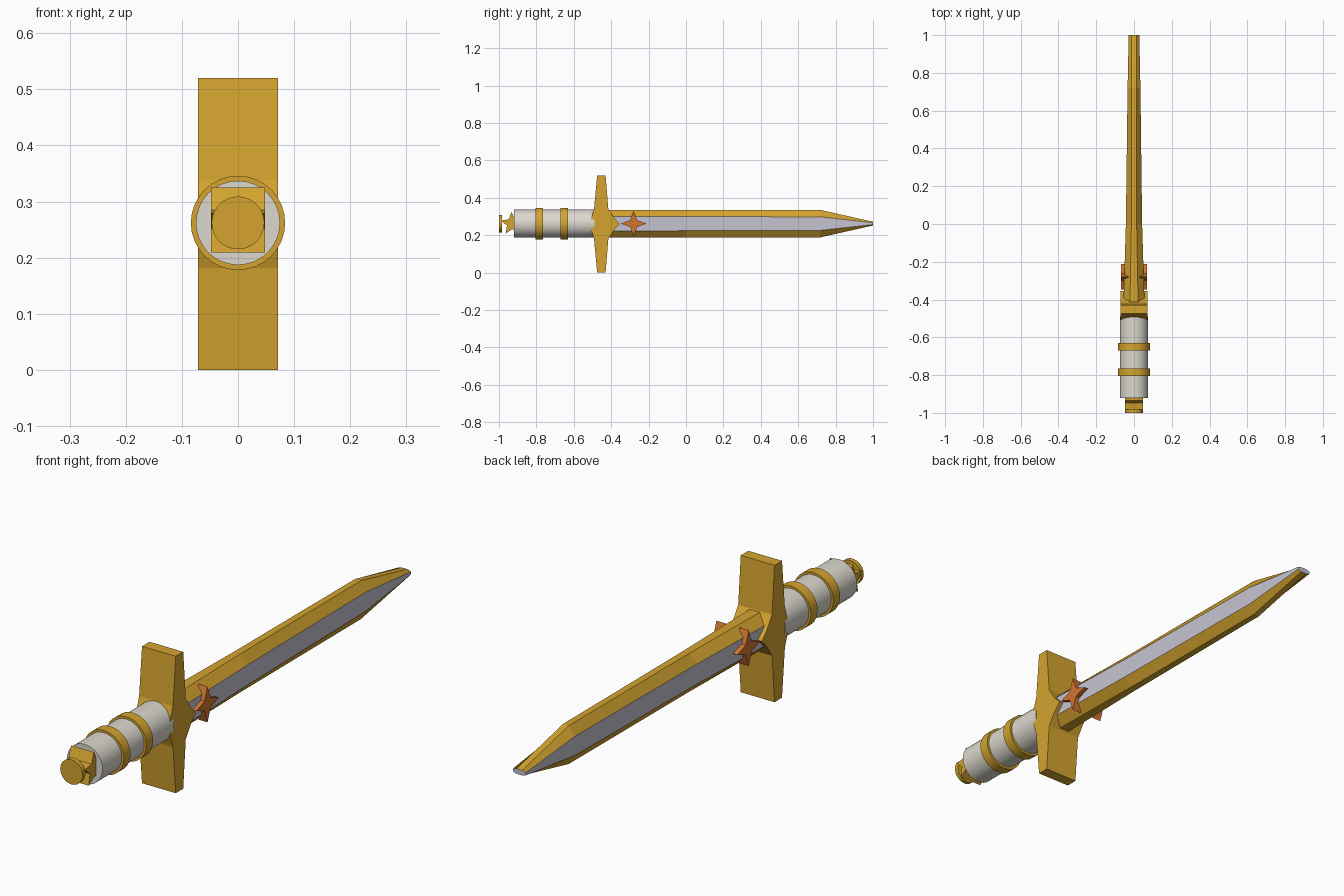
import bpy, bmesh, math

if "Cube" in bpy.data.objects:
    bpy.data.objects.remove(bpy.data.objects["Cube"])

ZC = 0.262  # height of the sword's long axis


def material(name, rgb):
    m = bpy.data.materials.new(name)
    m.diffuse_color = (*rgb, 1)
    m.use_nodes = True
    m.node_tree.nodes["Principled BSDF"].inputs["Base Color"].default_value = m.diffuse_color
    return m


GOLD = material("gold", (0.66, 0.37, 0.028))
STEEL = material("pale steel", (0.56, 0.55, 0.64))
IVORY = material("ivory", (0.72, 0.69, 0.62))
ORANGE = material("orange", (0.63, 0.18, 0.03))


def finish(bm, name, *mats):
    bmesh.ops.recalc_face_normals(bm, faces=bm.faces)
    me = bpy.data.meshes.new(name)
    bm.to_mesh(me)
    bm.free()
    ob = bpy.data.objects.new(name, me)
    bpy.context.collection.objects.link(ob)
    for m in mats:
        me.materials.append(m)
    return ob


def loft(rings, name, *mats):
    """Skin a list of equal-length rings and cap both ends."""
    bm = bmesh.new()
    vs = [[bm.verts.new(p) for p in r] for r in rings]
    n = len(rings[0])
    for a, b in zip(vs, vs[1:]):
        for i in range(n):
            j = (i + 1) % n
            bm.faces.new((a[i], a[j], b[j], b[i]))
    bm.faces.new(vs[0])
    bm.faces.new(vs[-1])
    return finish(bm, name, *mats)


def plate(profile, x0, x1, name, mat):
    """Extrude a (y, z) outline along x."""
    return loft([[(x, y, z) for y, z in profile] for x in (x0, x1)], name, mat)


def cylinder(y0, y1, r, name, mat, sides=32):
    ring = [(r * math.cos(2 * math.pi * i / sides), r * math.sin(2 * math.pi * i / sides))
            for i in range(sides)]
    ob = loft([[(x, y, ZC + z) for x, z in ring] for y in (y0, y1)], name, mat)
    bpy.ops.object.select_all(action='DESELECT')
    ob.select_set(True)
    bpy.context.view_layer.objects.active = ob
    bpy.ops.object.shade_smooth_by_angle(angle=math.radians(35))
    return ob


def star(cy, points, outer, inner, start):
    out = []
    for i in range(points * 2):
        r = inner if i % 2 else outer
        a = math.radians(start) + math.pi * i / points
        out.append((cy + r * math.cos(a), ZC + r * math.sin(a)))
    return out


# Grip with two raised bands
cylinder(-0.92, -0.49, 0.075, "grip", IVORY)
for i, y in enumerate((-0.785, -0.65)):
    cylinder(y - 0.02, y + 0.02, 0.084, f"grip_band_{i + 1}", GOLD)

# Pommel: star block and end disc
plate(star(-0.93, 5, 0.063, 0.029, 93), -0.048, 0.048, "pommel_star", GOLD)
cylinder(-1.0, -0.983, 0.047, "pommel_disc", GOLD)

# Cross guard: upper half outline, mirrored in z
half = [(-0.354, 0.0), (-0.383, 0.03), (-0.415, 0.078), (-0.43, 0.26),
        (-0.475, 0.26), (-0.492, 0.078), (-0.508, 0.03)]
outline = half + [(y, -z) for y, z in reversed(half[1:])]
plate([(y, ZC - 0.002 + z) for y, z in outline], -0.071, 0.071, "cross_guard", GOLD)

# Blade: stations of (y, half width, ridge half width, panel half height, half height)
stations = [(-0.45, 0.057, 0.022, 0.039, 0.073), (0.0, 0.043, 0.014, 0.038, 0.073),
            (0.72, 0.034, 0.012, 0.036, 0.073), (1.0, 0.028, 0.012, 0.005, 0.010)]
rings = []
for y, w, r, p, h in stations:
    quarter = [(w, p), (r, h)]
    sect = quarter + [(-x, z) for x, z in reversed(quarter)]
    sect += [(-x, -z) for x, z in sect]
    rings.append([(x, y, ZC + z) for x, z in sect])
blade = loft(rings, "blade", GOLD, STEEL)
for f in blade.data.polygons:  # side panels and tip are steel
    if abs(f.normal.x) > 0.97 or f.normal.y > 0.9:
        f.material_index = 1

# Four-pointed ornaments on both sides of the blade
for side, name in ((1, "right"), (-1, "left")):
    plate(star(-0.28, 4, 0.068, 0.026, 0), side * 0.03, side * 0.068, f"{name}_star_ornament", ORANGE)
